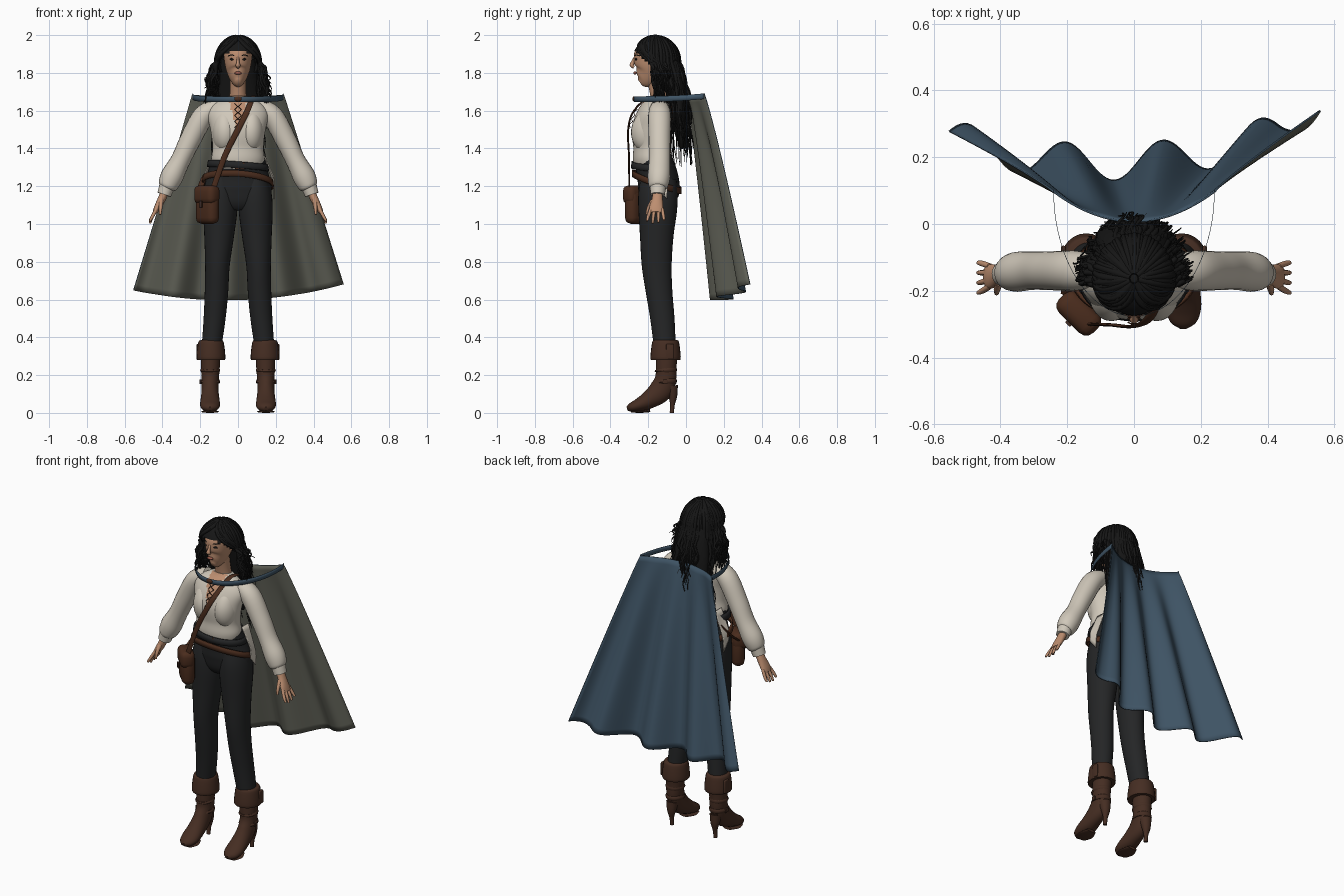
import bpy, bmesh, math, random
from mathutils import Vector, Matrix

random.seed(4)
cube = bpy.data.objects.get("Cube")
if cube:
    bpy.data.objects.remove(cube, do_unlink=True)


def material(name, code):
    rgb = [int(code[i:i + 2], 16) / 255 for i in (0, 2, 4)]
    col = [c / 12.92 if c < .04 else ((c + .055) / 1.055) ** 2.4 for c in rgb] + [1]
    m = bpy.data.materials.new(name)
    m.use_nodes = True
    m.diffuse_color = col
    b = m.node_tree.nodes["Principled BSDF"]
    b.inputs["Base Color"].default_value = col
    b.inputs["Roughness"].default_value = .9
    return m


BLUE = material("cape blue", "3E5364")
LINING = material("cape lining", "5F6056")
CREAM = material("shirt cream", "D0C8BA")
SKIN = material("skin", "BD8E70")
BLACK = material("hair black", "161616")
CLOTH = material("trouser charcoal", "242526")
BOOT = material("boot brown", "452D22")
LEATHER = material("leather brown", "4A2C1D")
LIP = material("lip", "9A5B4C")


def finish(bm, name, mats, recalc=True):
    if recalc:
        bmesh.ops.recalc_face_normals(bm, faces=bm.faces)
    me = bpy.data.meshes.new(name)
    bm.to_mesh(me)
    bm.free()
    for m in mats:
        me.materials.append(m)
    me.shade_smooth()
    me.set_sharp_from_angle(angle=.8)
    ob = bpy.data.objects.new(name, me)
    bpy.context.collection.objects.link(ob)
    return ob


def spline(pts, steps):
    out = []
    for i in range(len(pts) - 1):
        p = [pts[max(0, min(len(pts) - 1, i + k))] for k in (-1, 0, 1, 2)]
        for s in range(steps):
            t = s / steps
            out.append([.5 * (2 * b + (c - a) * t + (2 * a - 5 * b + 4 * c - d) * t * t
                              + (3 * b - a - 3 * c + d) * t ** 3) for a, b, c, d in zip(*p)])
    return out + [list(pts[-1])]


def tube(name, rings, mats, n=20, steps=5, side=1, rule=None):
    """Smooth loft through rings of (x, y, z, radius across, radius deep)."""
    rows = spline(rings, steps)
    pos = [Vector((r[0] * side, r[1], r[2])) for r in rows]
    bm, loops = bmesh.new(), []
    for i, r in enumerate(rows):
        t = (pos[min(i + 1, len(pos) - 1)] - pos[max(i - 1, 0)]).normalized()
        a = (Vector((1, 0, 0)) - t * t.x).normalized()
        b = t.cross(a)
        angles = [math.tau * k / n for k in range(n)]
        loops.append([bm.verts.new(pos[i] + a * r[3] * math.cos(w) + b * r[4] * math.sin(w))
                      for w in angles])
    for p, q in zip(loops, loops[1:]):
        for k in range(n):
            f = bm.faces.new((p[k], p[(k + 1) % n], q[(k + 1) % n], q[k]))
            if rule:
                f.material_index = rule(f.calc_center_median())
    bm.faces.new(loops[0])
    bm.faces.new(loops[-1])
    return finish(bm, name, mats)


def sheet(name, fn, nu, nv, mats, thick):
    """Thin cloth from a function of u in -1..1 and v in 0..1."""
    bm = bmesh.new()
    g = [[bm.verts.new(fn(2 * i / nu - 1, j / nv)) for j in range(nv + 1)] for i in range(nu + 1)]
    for i in range(nu):
        for j in range(nv):
            bm.faces.new((g[i][j], g[i + 1][j], g[i + 1][j + 1], g[i][j + 1]))
    ob = finish(bm, name, mats, False)
    mod = ob.modifiers.new("thickness", "SOLIDIFY")
    mod.thickness = thick
    mod.material_offset = len(mats) - 1


def blob(name, loc, size, mat):
    bm = bmesh.new()
    bmesh.ops.create_uvsphere(bm, u_segments=20, v_segments=12, radius=1)
    bm.transform(Matrix.Translation(loc) @ Matrix.Diagonal((*size, 1)))
    finish(bm, name, [mat])


def box(name, loc, size, turn, mat, bevel):
    bm = bmesh.new()
    bmesh.ops.create_cube(bm, size=1)
    bm.transform(Matrix.Translation(loc) @ Matrix.Rotation(turn, 4, "Z") @ Matrix.Diagonal((*size, 1)))
    bmesh.ops.bevel(bm, geom=bm.edges[:], offset=bevel, segments=3, profile=.5, affect="EDGES")
    finish(bm, name, [mat])


# Head, face and neck
tube("head", [(0, -.243, 1.748, .014, .018), (0, -.224, 1.763, .034, .052), (0, -.195, 1.8, .057, .08),
              (0, -.18, 1.85, .071, .098), (0, -.172, 1.9, .074, .1), (0, -.165, 1.945, .056, .072),
              (0, -.165, 1.97, .02, .03)], [SKIN], 28)
tube("neck", [(0, -.13, 1.6, .055, .05), (0, -.145, 1.69, .044, .045), (0, -.165, 1.8, .042, .05)], [SKIN])
tube("nose", [(0, -.27, 1.88, .007, .008), (0, -.282, 1.855, .008, .01), (0, -.287, 1.84, .013, .011),
              (0, -.275, 1.83, .009, .008)], [SKIN], 12)
blob("lips", (0, -.27, 1.799), (.02, .009, .008), LIP)
for s, tag in ((1, "left"), (-1, "right")):
    blob(tag + "_eye", (s * .031, -.264, 1.872), (.014, .007, .006), BLACK)
    tube(tag + "_brow", [(.015, -.271, 1.889, .003, .003), (.034, -.264, 1.895, .003, .003),
                         (.052, -.246, 1.89, .002, .003)], [BLACK], 8, side=s)

# Shirt with an open laced neck
tube("shirt", [(0, -.178, 1.31, .134, .093), (0, -.185, 1.35, .14, .096), (0, -.187, 1.41, .134, .092),
               (0, -.19, 1.5, .146, .097), (0, -.172, 1.58, .16, .085), (0, -.15, 1.635, .125, .066),
               (0, -.143, 1.672, .06, .048)], [CREAM, SKIN], 72, 8,
     rule=lambda c: int(c.y < -.15 and abs(c.x) < (c.z - 1.48) * .27))
for k in range(4):
    z = 1.51 + k * .032
    y = -.294 + k * .012
    for s in (1, -1):
        tube("neck_lace", [(-.018, y, z, .002, .002), (0, y - .006, z + .016, .002, .002),
                           (.018, y + .012, z + .032, .002, .002)], [LEATHER], 6, 2, side=s)

for s, tag in ((1, "left"), (-1, "right")):
    tube(tag + "_bust", [(.072, -.185, 1.385, .03, .03), (.07, -.2, 1.43, .058, .072),
                         (.068, -.205, 1.485, .068, .086), (.072, -.195, 1.54, .06, .076),
                         (.08, -.172, 1.6, .035, .045)], [CREAM], 24, 6, side=s)
    # Sleeve, cuff and hand
    tube(tag + "_sleeve", [(.1, -.14, 1.625, .04, .045), (.18, -.14, 1.575, .056, .06),
                           (.25, -.14, 1.45, .056, .058), (.303, -.14, 1.34, .052, .057),
                           (.348, -.143, 1.255, .06, .06), (.371, -.147, 1.205, .052, .052),
                           (.378, -.148, 1.19, .038, .042)], [CREAM], side=s)
    tube(tag + "_cuff", [(.374, -.148, 1.205, .042, .043), (.391, -.15, 1.155, .037, .038)], [CREAM], side=s)
    tube(tag + "_palm", [(.387, -.15, 1.17, .022, .026), (.405, -.152, 1.13, .021, .029),
                         (.428, -.157, 1.085, .017, .037), (.441, -.158, 1.06, .012, .034)], [SKIN], side=s)
    for k in range(4):
        y = -.186 + k * .02
        dz = .012 * abs(k - 1.3)
        tube(tag + "_finger", [(.432, y, 1.08, .009, .009), (.453, y + (k - 2) * .007, 1.04, .009, .009),
                               (.467, y + (k - 2) * .01, 1 + dz, .006, .006)], [SKIN], 8, 3, side=s)
    tube(tag + "_thumb", [(.406, -.175, 1.125, .012, .012), (.41, -.198, 1.085, .01, .01),
                          (.412, -.208, 1.05, .006, .006)], [SKIN], 8, 3, side=s)
    # Trouser leg
    tube(tag + "_trouser_leg", [(.088, -.145, 1.24, .07, .095), (.092, -.148, 1.16, .086, .104),
                                (.094, -.15, 1.07, .09, .102), (.1, -.155, .94, .079, .089),
                                (.109, -.155, .78, .065, .079), (.114, -.142, .64, .062, .07),
                                (.124, -.125, .5, .058, .064), (.14, -.112, .35, .052, .058)],
         [CLOTH], 28, side=s)
    # High heeled boot
    tube(tag + "_boot_cuff", [(.143, -.108, .385, .056, .062), (.143, -.108, .37, .068, .072),
                              (.143, -.108, .285, .076, .08), (.143, -.108, .29, .055, .06)],
         [BOOT], 24, side=s)
    tube(tag + "_boot", [(.144, -.1, .34, .052, .06), (.146, -.105, .25, .05, .055),
                         (.147, -.108, .18, .046, .056), (.148, -.135, .118, .045, .062),
                         (.148, -.195, .07, .05, .048), (.148, -.25, .042, .053, .035),
                         (.148, -.292, .028, .04, .024), (.148, -.312, .022, .012, .01)], [BOOT], 24, side=s)
    tube(tag + "_boot_heel", [(.147, -.08, .14, .035, .038), (.147, -.07, .09, .026, .024),
                              (.147, -.072, .04, .013, .012), (.147, -.075, 0, .012, .012)], [BOOT], 16, side=s)
    tube(tag + "_boot_sole", [(.148, -.19, .012, .03, .008), (.148, -.24, .006, .048, .006),
                              (.148, -.29, .008, .036, .006)], [BOOT], side=s)
    for z in (.225, .165):
        tube(tag + "_boot_strap", [(.147, -.108, z - .01, .048, .054), (.147, -.108, z, .053, .06),
                                   (.147, -.11, z + .012, .048, .054)], [BOOT], 20, side=s)
    box(tag + "_boot_buckle", (s * .198, -.11, .165), (.01, .025, .025), 0, BOOT, .003)
    box(tag + "_cuff_tab", (s * .212, -.085, .325), (.014, .04, .08), 0, BOOT, .005)
    # Shirt tail at the hip
    sheet(tag + "_shirt_tail", lambda u, v: (s * (.132 + .055 * min(1, v * 1.5)), -.125 + u * (.03 - .005 * v),
                                             1.37 - v * (.21 + .03 * u)), 8, 8, [CREAM], .006)

# Hips and belts
tube("trouser_hips", [(0, -.135, 1.09, .1, .075), (0, -.143, 1.13, .168, .098), (0, -.143, 1.19, .178, .11),
                      (0, -.152, 1.26, .163, .107), (0, -.176, 1.345, .142, .1)], [CLOTH], 36)


def belt(u, v, z0, lean, rx, ry, h, cy):
    w = u * math.pi
    return (rx * math.sin(w), cy - ry * math.cos(w), z0 + lean * math.cos(w) - .012 * math.sin(w) - h * v)


sheet("waist_belt", lambda u, v: belt(u, v, 1.325, .005, .149 + .006 * v, .106 + .004 * v, .035, -.172),
      48, 2, [CLOTH], .01)
sheet("hip_belt", lambda u, v: belt(u, v, 1.24, .045, .176 + .006 * v, .121, .034, -.155), 48, 2, [LEATHER], .01)
box("belt_buckle", (.01, -.28, 1.308), (.05, .014, .04), 0, LEATHER, .004)

# Shoulder bag and strap
box("bag", (-.162, -.262, 1.095), (.14, .075, .19), -.78, LEATHER, .034)
box("bag_flap", (-.165, -.267, 1.155), (.144, .082, .1), -.78, LEATHER, .03)
box("bag_clasp", (-.196, -.298, 1.105), (.02, .01, .035), -.78, BOOT, .003)
tube("bag_strap", [(-.13, -.3, 1.19, .015, .005), (-.07, -.302, 1.36, .015, .005), (0, -.306, 1.5, .015, .005),
                   (.05, -.275, 1.6, .015, .005), (.08, -.18, 1.675, .015, .005),
                   (.08, -.08, 1.63, .015, .005), (.03, -.084, 1.5, .015, .005),
                   (-.08, -.088, 1.36, .015, .005), (-.175, -.13, 1.25, .015, .005),
                   (-.205, -.21, 1.17, .015, .005)], [LEATHER], 12, 6)


# Cape with waves that deepen toward the hem
def cape(u, v):
    x = u * (.24 + .315 * v)
    hem = u * .555
    wave = .055 * math.cos(math.tau * (hem - .085) / .29)
    top_y = .01 + .09 * u * u
    low_y = .19 + wave + .35 * hem * hem + .06 * hem + .25 * max(0, u - .8)
    z = 1.685 - .012 * (1 - u * u) - v * (1.075 - .055 * u * u - .015 * u)
    return x, top_y + (low_y - top_y) * v ** .9, z


sheet("cape", cape, 96, 32, [BLUE, LINING], .006)
sheet("cape_neck_band", lambda u, v: (.24 * math.sin(u * math.pi / 2), .1 - .375 * math.cos(u * math.pi / 2),
                                      1.676 + .016 * u ** 4 - .03 * v), 48, 2, [BLUE], .0015)
blob("cape_clasp", (0, -.276, 1.662), (.02, .008, .013), LEATHER)

# Hair cap cut back above the face
bm = bmesh.new()
bmesh.ops.create_uvsphere(bm, u_segments=40, v_segments=28, radius=1)
bm.transform(Matrix.Translation((0, -.165, 1.86)) @ Matrix.Diagonal((.108, .121, .128, 1)))
bmesh.ops.delete(bm, geom=[v for v in bm.verts if v.co.z < 1.8 + max(0, -.16 - v.co.y) * .95], context="VERTS")
finish(bm, "hair_cap", [BLACK])
tube("back_hair", [(0, -.1, 1.88, .09, .06), (0, -.07, 1.78, .105, .06), (0, -.045, 1.65, .115, .05),
                   (0, -.03, 1.5, .1, .035), (0, -.01, 1.4, .05, .02)], [BLACK], 24)

# Hair locks as tapered curves, the front ones sweeping round the forehead
data = bpy.data.curves.new("hair_locks", "CURVE")
data.dimensions = "3D"
data.bevel_depth = 1
data.bevel_resolution = 1
data.use_fill_caps = True
data.materials.append(BLACK)
count = 230
for i in range(count):
    start = math.radians(-176 + 352 * (i + random.random()) / count)
    rest = math.copysign(min(abs(start), random.uniform(1.35, 1.75)), start)
    swell = random.uniform(.95, 1.03)
    end_z = random.uniform(1.3, 1.6) if abs(start) < 1.2 else random.uniform(1.58, 1.78)
    phase, amp = random.uniform(0, 6), random.uniform(.004, .014)
    thick = random.uniform(.006, .011)
    pts = []
    for k in range(11):
        polar = math.radians(6 + 86 * k / 10)
        phi = start + (rest - start) * (k / 10) ** 2
        pts.append(Vector((.115 * swell * math.sin(polar) * math.sin(phi),
                           -.163 + .127 * swell * math.sin(polar) * math.cos(phi),
                           1.86 + .13 * swell * math.cos(polar))))
    base = pts[-1]
    spread = random.uniform(.015, .06) * math.sin(rest)
    for k in range(1, 17):
        t = k / 16
        wob = amp * math.sin(phase + t * 11) * min(1, t * 3)
        pts.append(Vector((base.x + spread * t ** .7 + wob,
                           base.y + (.05 * math.cos(rest) + .02) * t ** .7 + wob * .6,
                           base.z + (end_z - base.z) * t)))
    sp = data.splines.new("POLY")
    sp.points.add(len(pts) - 1)
    for k, (p, q) in enumerate(zip(sp.points, pts)):
        p.co = (*q, 1)
        p.radius = thick * (1 - .8 * max(0, (k - 12) / 14))
    sp.use_smooth = True
bpy.context.collection.objects.link(bpy.data.objects.new("hair_locks", data))
